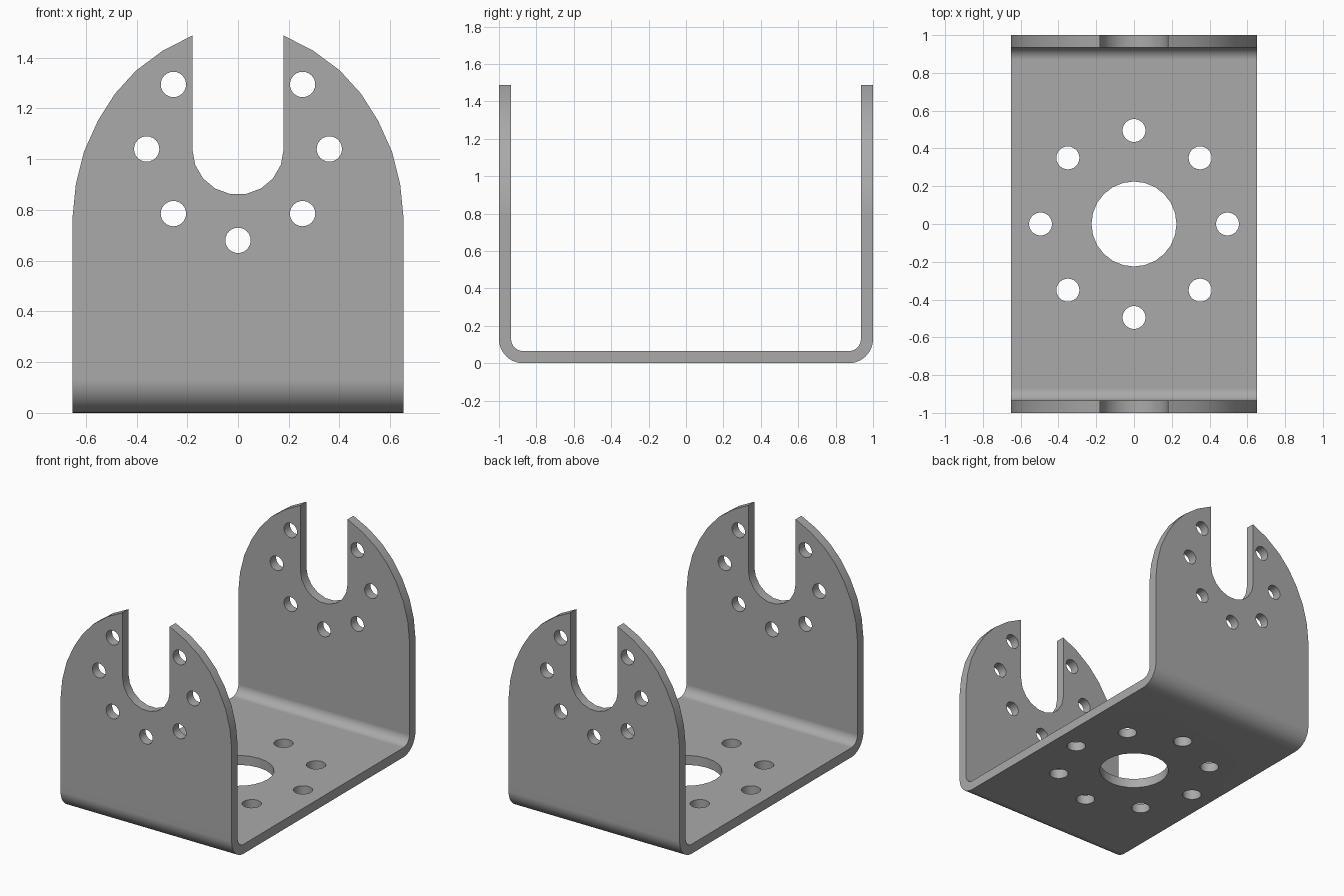
import bpy, bmesh
from math import sin, cos, pi, radians
from mathutils import Vector, Matrix

cube = bpy.data.objects.get("Cube")
if cube:
    bpy.data.objects.remove(cube, do_unlink=True)

HALF_W, THICK, BEND, TOP = 0.652, 0.065, 0.13, 1.6
AXIS_Z, SLOT_R = 1.04, 0.18

steel = bpy.data.materials.new("grey steel")
steel.use_nodes = True
colour = (0.4, 0.4, 0.4, 1)
steel.diffuse_color = colour
steel.node_tree.nodes["Principled BSDF"].inputs["Base Color"].default_value = colour


def make_object(name, bm):
    bmesh.ops.recalc_face_normals(bm, faces=bm.faces[:])
    mesh = bpy.data.meshes.new(name)
    bm.to_mesh(mesh)
    bm.free()
    mesh.materials.append(steel)
    obj = bpy.data.objects.new(name, mesh)
    bpy.context.collection.objects.link(obj)
    return obj


def prism(name, points, direction):
    """Extrude a closed outline along a vector."""
    bm = bmesh.new()
    face = bm.faces.new([bm.verts.new(p) for p in points])
    new = bmesh.ops.extrude_face_region(bm, geom=[face])["geom"]
    verts = [v for v in new if isinstance(v, bmesh.types.BMVert)]
    bmesh.ops.translate(bm, verts=verts, vec=direction)
    return make_object(name, bm)


def add_drill(bm, centre, radius, length, turn, sides=24):
    bmesh.ops.create_cone(bm, cap_ends=True, segments=sides, radius1=radius,
                          radius2=radius, depth=length,
                          matrix=Matrix.Translation(centre) @ turn)


def arc(cx, cz, r, start, end, steps):
    return [(cx + r * cos(a), cz + r * sin(a))
            for a in (radians(start + (end - start) * i / steps) for i in range(steps + 1))]


# Bent sheet: U-shaped section swept across the width
outer = arc(1 - BEND, BEND, BEND, 0, -90, 10)
inner = arc(1 - BEND, BEND, BEND - THICK, -90, 0, 10)
right = [(1, TOP)] + outer
left = [(-y, z) for y, z in reversed(right)]
inside_left = [(-y, z) for y, z in reversed(inner + [(1 - THICK, TOP)])]
section = right + left + inside_left + inner + [(1 - THICK, TOP)]
bracket = prism("u_bracket", [(-0.8, y, z) for y, z in section], (1.6, 0, 0))

# Arched outline with the open slot, seen from the front
shoulder = [(HALF_W, -0.2), (HALF_W, 0.773), (0.639, 0.903), (0.607, 1.03),
            (0.552, 1.152), (0.485, 1.258), (0.402, 1.349), (0.296, 1.428),
            (SLOT_R, 1.487)]
slot = arc(0, AXIS_Z, SLOT_R, 0, -180, 9)
outline = shoulder + slot + [(-x, z) for x, z in reversed(shoulder)]
trim = prism("outline_trimmer", [(x, -1.2, z) for x, z in outline], (0, 2.4, 0))

# Drills for the wall holes and the base holes
across = Matrix.Rotation(pi / 2, 4, "X")
upright = Matrix.Identity(4)
bm = bmesh.new()
for i in range(8):
    a = i * pi / 4
    if i != 2:  # the slot takes the place of the top hole
        add_drill(bm, Vector((0.36 * cos(a), 0, AXIS_Z + 0.36 * sin(a))), 0.05, 2.4, across)
    add_drill(bm, Vector((0.495 * cos(a), 0.495 * sin(a), 0)), 0.061, 0.4, upright)
add_drill(bm, Vector((0, 0, 0)), 0.225, 0.4, upright)
drills = make_object("hole_drills", bm)

# Cut the sheet, then keep the finished mesh only
for tool, operation in ((trim, "INTERSECT"), (drills, "DIFFERENCE")):
    tool.hide_render = True
    cut = bracket.modifiers.new(tool.name, "BOOLEAN")
    cut.object, cut.operation, cut.solver = tool, operation, "EXACT"
graph = bpy.context.evaluated_depsgraph_get()
finished = bpy.data.meshes.new_from_object(bracket.evaluated_get(graph))
bracket.modifiers.clear()
bracket.data = finished
for tool in (trim, drills):
    bpy.data.objects.remove(tool, do_unlink=True)

# Smooth bends and holes, crisp sheet edges
bpy.ops.object.select_all(action="DESELECT")
bracket.select_set(True)
bpy.context.view_layer.objects.active = bracket
bpy.ops.object.shade_smooth_by_angle(angle=radians(30))
weighted = bracket.modifiers.new("flat_faces", "WEIGHTED_NORMAL")
weighted.keep_sharp = True
